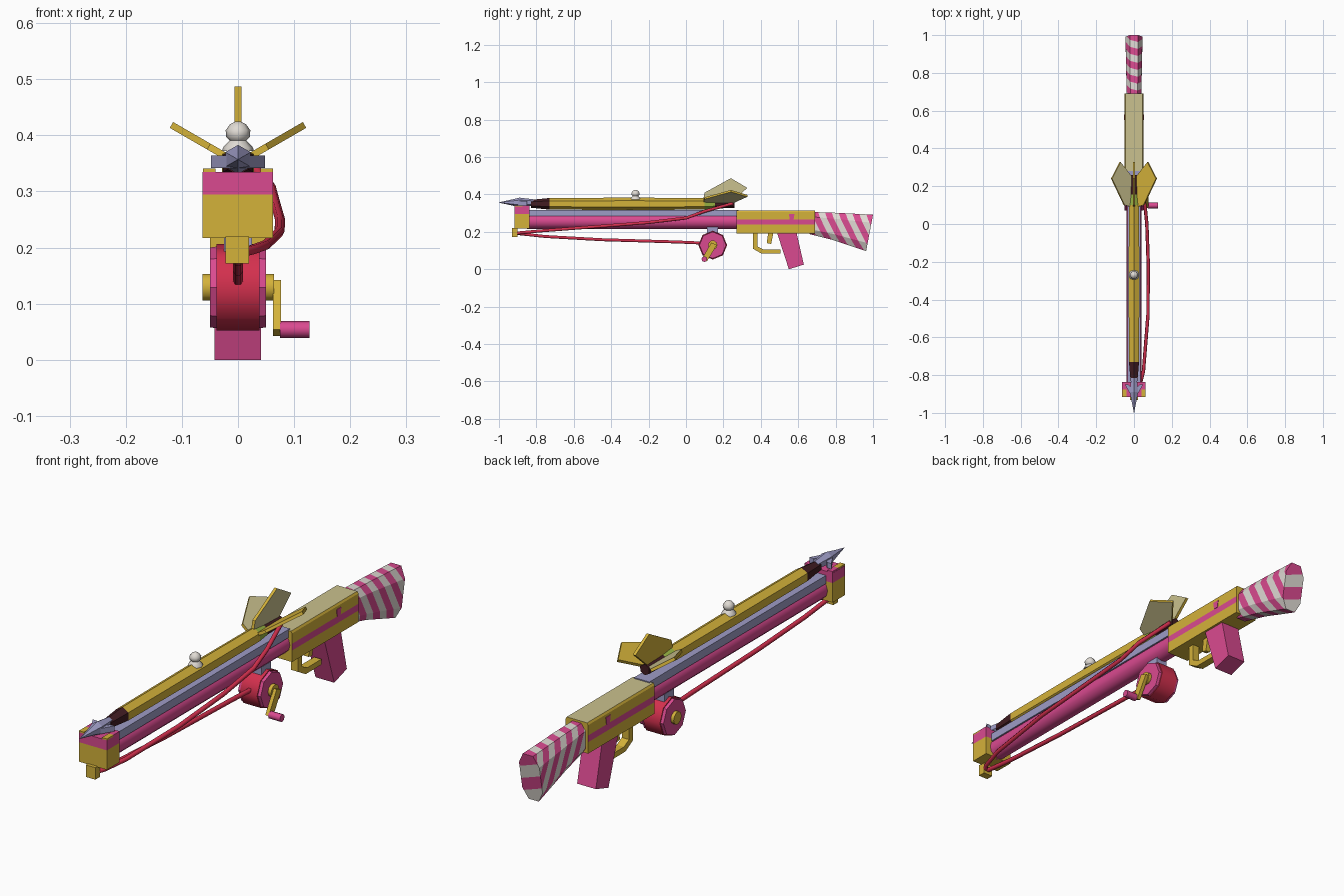
import bpy, bmesh, math
from mathutils import Vector, Matrix

if "Cube" in bpy.data.objects:
    bpy.data.objects.remove(bpy.data.objects["Cube"])


def material(name, r, g, b):
    m = bpy.data.materials.new(name)
    m.diffuse_color = [(c / 255 / 12.92 if c < 10 else ((c / 255 + 0.055) / 1.055) ** 2.4) for c in (r, g, b)] + [1]
    m.use_nodes = True
    m.node_tree.nodes["Principled BSDF"].inputs["Base Color"].default_value = m.diffuse_color
    return m


GOLD = material("gold", 212, 178, 58)
TAN = material("pale_tan", 202, 193, 142)
PINK = material("pink", 218, 74, 144)
RED = material("red", 212, 48, 78)
STEEL = material("lavender_steel", 158, 156, 198)
MAROON = material("dark_maroon", 66, 28, 34)
WHITE = material("off_white", 224, 219, 212)
GREEN = material("olive_green", 150, 178, 66)


def finish(name, bm, mats, smooth=False):
    bmesh.ops.remove_doubles(bm, verts=bm.verts, dist=1e-5)
    bmesh.ops.recalc_face_normals(bm, faces=bm.faces)
    me = bpy.data.meshes.new(name)
    bm.to_mesh(me)
    bm.free()
    for m in mats:
        me.materials.append(m)
    ob = bpy.data.objects.new(name, me)
    bpy.context.collection.objects.link(ob)
    if smooth:
        bpy.context.view_layer.objects.active = ob
        ob.select_set(True)
        bpy.ops.object.shade_smooth_by_angle(angle=math.radians(50))
        ob.select_set(False)
    return ob


def loft_mesh(rings, index=None):
    """Skin closed rings of equal length; index(segment, side) gives the material slot."""
    bm = bmesh.new()
    vs = [[bm.verts.new(p) for p in r] for r in rings]
    n = len(rings[0])
    for i in range(len(vs) - 1):
        for j in range(n):
            k = (j + 1) % n
            f = bm.faces.new((vs[i][j], vs[i][k], vs[i + 1][k], vs[i + 1][j]))
            f.material_index = index(i, j) if index else 0
    bm.faces.new(vs[0]).material_index = index(0, 0) if index else 0
    bm.faces.new(vs[-1]).material_index = index(len(vs) - 2, 0) if index else 0
    return bm


def box(name, x0, x1, y0, y1, z0, z1, mat):
    ring = lambda y: [(x0, y, z0), (x1, y, z0), (x1, y, z1), (x0, y, z1)]
    return finish(name, loft_mesh([ring(y0), ring(y1)]), [mat])


def slab(name, pts, x0, x1, mat):
    """Side profile of (y, z) points extruded across x."""
    return finish(name, loft_mesh([[(x, y, z) for y, z in pts] for x in (x0, x1)]), [mat])


def lathe(name, axis, centre, stations, sides, mats, slots=None, turn=0.0, smooth=False):
    """Stations are (position along axis, radius)."""
    c = Vector(centre)
    rings = []
    for t, r in stations:
        ring = []
        for k in range(sides):
            a = turn + math.tau * k / sides
            u, v = r * math.cos(a), r * math.sin(a)
            ring.append(c + Vector({'X': (t, u, v), 'Y': (u, t, v), 'Z': (u, v, t)}[axis]))
        rings.append(ring)
    return finish(name, loft_mesh(rings, (lambda i, j: slots[i]) if slots else None), mats, smooth)


def tube(name, pts, radius, mat, res=1):
    cu = bpy.data.curves.new(name, 'CURVE')
    cu.dimensions = '3D'
    cu.bevel_depth, cu.bevel_resolution, cu.use_fill_caps = radius, res, True
    sp = cu.splines.new('POLY')
    sp.points.add(len(pts) - 1)
    for p, q in zip(sp.points, pts):
        p.co = (*q, 1)
    cu.materials.append(mat)
    ob = bpy.data.objects.new(name, cu)
    bpy.context.collection.objects.link(ob)
    bpy.context.view_layer.objects.active = ob
    ob.select_set(True)
    bpy.ops.object.convert(target='MESH')
    ob.select_set(False)


# Barrel and the rail on top of it
lathe("barrel", 'Y', (0, 0, 0.257), [(-0.85, 0.041), (0.28, 0.041)], 12, [PINK], smooth=True)
box("barrel_rail", -0.034, 0.034, -0.85, 0.28, 0.285, 0.318, STEEL)

# Muzzle block with pink upper band and gold top edging
box("muzzle_lower", -0.063, 0.062, -0.917, -0.837, 0.217, 0.295, GOLD)
box("muzzle_upper", -0.063, 0.062, -0.917, -0.837, 0.295, 0.335, PINK)
for s, n in ((-1, "left"), (1, "right")):
    box("muzzle_edge_" + n, s * 0.04, s * 0.062, -0.917, -0.875, 0.335, 0.341, GOLD)
    box("muzzle_top_" + n, s * 0.04, s * 0.062, -0.875, -0.837, 0.335, 0.341, PINK)
box("rope_bracket", -0.022, 0.02, -0.931, -0.9, 0.172, 0.22, GOLD)

# Spear shaft: hexagonal, vertex up, with dark collars and a green band
lathe("spear_shaft", 'Y', (0, 0, 0.35),
      [(-0.83, 0.021), (-0.73, 0.031), (-0.3, 0.033), (0.1, 0.031), (0.155, 0.025), (0.26, 0.022)],
      6, [GOLD, MAROON, GREEN], [1, 0, 0, 2, 1], turn=math.pi / 6)

# Spear head with swept barbs
lathe("spear_head", 'Y', (0, 0, 0.357),
      [(-0.815, 0.017), (-0.89, 0.026), (-0.94, 0.014), (-1.0, 0.0008)], 6, [STEEL], turn=math.pi / 6)
for s, n in ((-1, "left"), (1, "right")):
    rings = [[(0, -0.935, z), (s * 0.048, -0.85, z), (s * 0.03, -0.85, z), (0, -0.88, z)] for z in (0.342, 0.364)]
    finish("head_barb_" + n, loft_mesh(rings), [STEEL])

# Three tail fins, pale on their clockwise side
for ang, n in ((0, "top"), (60, "right"), (-60, "left")):
    pts = [(0.09, 0.015), (0.1, 0.06), (0.24, 0.137), (0.328, 0.085), (0.25, 0.015)]
    rings = [[(x, y, r) for y, r in pts] for x in (-0.006, 0.006)]
    bm = loft_mesh(rings)
    bm.normal_update()
    for f in bm.faces:
        f.material_index = int(f.calc_center_median().x > 0.004)
    bm.transform(Matrix.Translation((0, 0, 0.35)) @ Matrix.Rotation(math.radians(ang), 4, 'Y'))
    finish("tail_fin_" + n, bm, [GOLD, TAN])

# Bead sight on the shaft
lathe("bead_sight", 'Z', (0, -0.27, 0),
      [(0.372, 0.028), (0.378, 0.027), (0.391, 0.015), (0.397, 0.021), (0.409, 0.022), (0.42, 0.014), (0.425, 0.004)],
      8, [WHITE], smooth=True)

# Receiver: profile with pink side stripe and pale top
half = [(0.05, 0.192), (0.05, 0.238), (0.05, 0.265), (0.05, 0.306), (0.045, 0.314)]
prof = half + [(-x, z) for x, z in reversed(half)]
slots = [0, 1, 0, 0, 2, 0, 0, 1, 0, 0]
finish("receiver", loft_mesh([[(x, y, z) for x, z in prof] for y in (0.27, 0.69)], lambda i, j: slots[j]),
       [GOLD, PINK, TAN])
for s, n in ((-1, "left"), (1, "right")):
    slab("receiver_mark_" + n, [(0.555, 0.265), (0.575, 0.265), (0.58, 0.295), (0.55, 0.295)],
         s * 0.048, s * 0.052, PINK)

# Stock: lofted octagon, cut by slanted planes into stripes


def stock_ring(yt, zt, yb, zb, w):
    out = []
    for x, t in ((0.5, 0), (1, 0.22), (1, 0.78), (0.5, 1), (-0.5, 1), (-1, 0.78), (-1, 0.22), (-0.5, 0)):
        out.append((x * w, yb + (yt - yb) * t, zb + (zt - zb) * t))
    return out


bm = loft_mesh([stock_ring(0.68, 0.306, 0.66, 0.188, 0.038), stock_ring(0.8, 0.302, 0.78, 0.158, 0.041),
                stock_ring(1.0, 0.292, 0.963, 0.097, 0.045)])
slant, step = Vector((0.25, 1, 0.5)), 0.036
for k in range(18, 36):
    bmesh.ops.bisect_plane(bm, geom=bm.verts[:] + bm.edges[:] + bm.faces[:],
                           plane_co=slant * (k * step / slant.length_squared), plane_no=slant)
for f in bm.faces:
    f.material_index = math.floor(f.calc_center_median().dot(slant) / step) % 2
finish("stock", bm, [WHITE, PINK])

# Grip, trigger and guard
slab("grip", [(0.485, 0.2), (0.59, 0.2), (0.63, 0.025), (0.55, 0.0)], -0.042, 0.041, PINK)
slab("trigger", [(0.44, 0.2), (0.468, 0.2), (0.455, 0.135), (0.432, 0.14)], -0.01, 0.01, GOLD)
slab("trigger_guard", [(0.358, 0.2), (0.358, 0.11), (0.405, 0.083), (0.505, 0.083), (0.505, 0.105),
                       (0.415, 0.105), (0.383, 0.122), (0.383, 0.2)], -0.016, 0.016, GOLD)

# Line reel with flanges, hub and crank
reel = (0, 0.143, 0.129)
t8 = math.pi / 8
box("reel_mount", -0.025, 0.025, 0.112, 0.172, 0.18, 0.225, STEEL)
lathe("reel_line", 'X', reel, [(-0.038, 0.077), (0.038, 0.077)], 8, [RED], turn=math.pi / 2, smooth=True)
for s, n in ((-1, "left"), (1, "right")):
    lathe("reel_flange_" + n, 'X', reel, [(s * 0.037, 0.073), (s * 0.05, 0.071)], 8, [PINK], turn=math.pi / 2)
lathe("reel_hub", 'X', reel, [(-0.063, 0.025), (0.064, 0.025)], 10, [GOLD], smooth=True)
slab("crank_arm", [(0.135, 0.142), (0.165, 0.13), (0.112, 0.042), (0.084, 0.054)], 0.062, 0.077, GOLD)
lathe("crank_handle", 'X', (0, 0.098, 0.054), [(0.075, 0.015), (0.127, 0.015)], 8, [PINK], smooth=True)

# Ropes: reel to bracket, then bracket up to the spear tail
tube("reel_rope", [(0, 0.09, 0.14), (0, -0.05, 0.146), (0, -0.45, 0.158), (0, -0.75, 0.175), (0, -0.91, 0.192)],
     0.009, RED)
tube("spear_rope", [(0, -0.92, 0.19), (0.025, -0.88, 0.196), (0.05, -0.78, 0.205), (0.074, -0.48, 0.228),
                    (0.075, -0.2, 0.25), (0.068, 0.0, 0.274), (0.058, 0.1, 0.31), (0.02, 0.25, 0.352)],
     0.009, RED)
